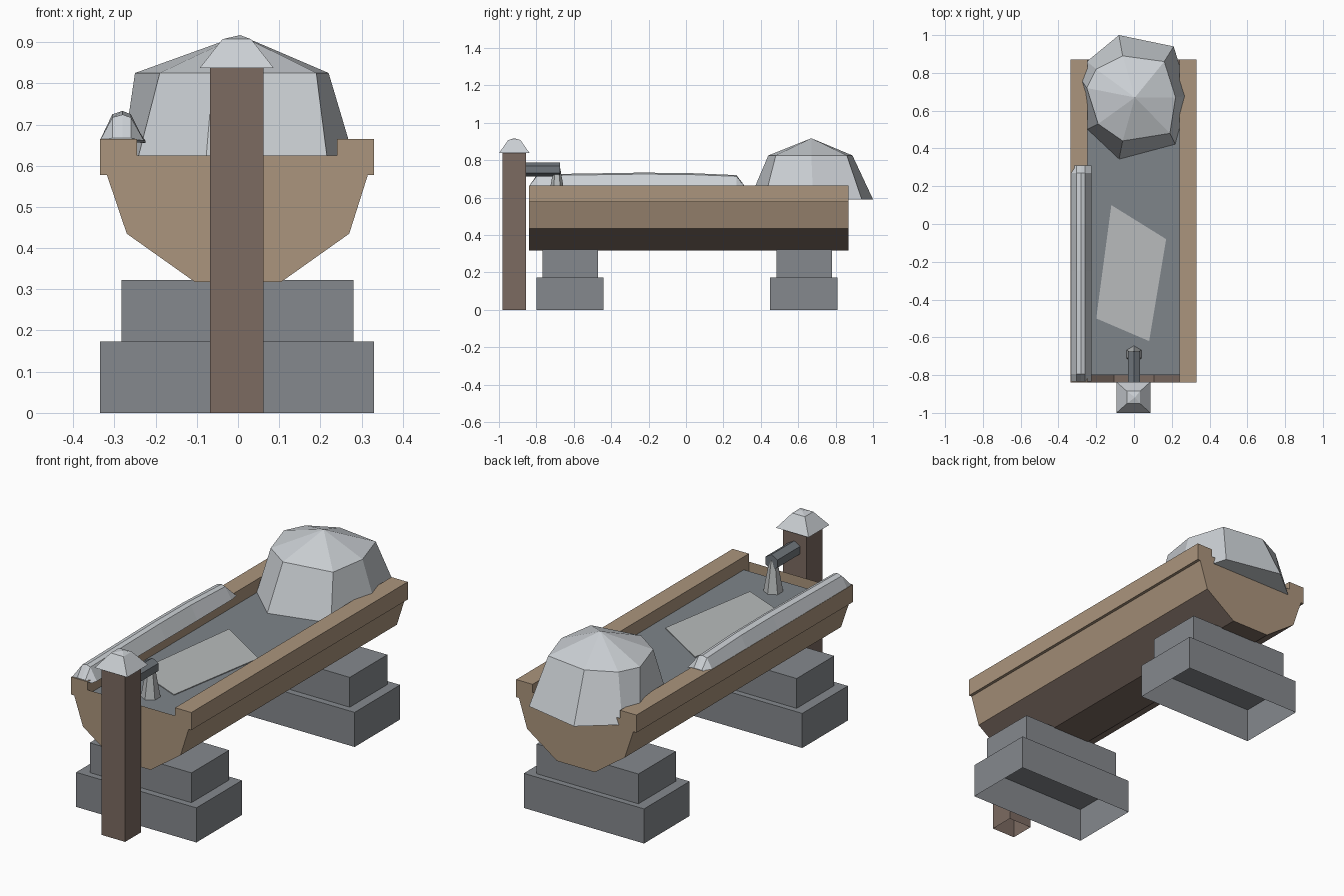
import bpy, bmesh, math
from mathutils import Matrix

cube = bpy.data.objects.get("Cube")
if cube:
    bpy.data.objects.remove(cube, do_unlink=True)


def material(name, r, g, b):
    m = bpy.data.materials.new(name)
    m.use_nodes = True
    m.diffuse_color = (r, g, b, 1)
    m.node_tree.nodes["Principled BSDF"].inputs["Base Color"].default_value = (r, g, b, 1)
    return m


TAN = material("light wood", .41, .30, .205)
BROWN = material("dark wood", .20, .145, .12)
STONE = material("grey stone", .235, .25, .27)
WATER = material("frozen water", .21, .235, .255)
ICE = material("pale ice", .48, .50, .505)
SNOW = material("snow", .60, .63, .66)
METAL = material("spout metal", .16, .18, .20)


def finish(bm, name, *mats):
    bmesh.ops.recalc_face_normals(bm, faces=bm.faces)
    mesh = bpy.data.meshes.new(name)
    bm.to_mesh(mesh)
    bm.free()
    for m in mats:
        mesh.materials.append(m)
    ob = bpy.data.objects.new(name, mesh)
    bpy.context.collection.objects.link(ob)
    return ob


def box(name, x, y, z, mat, open_base=False):
    bm = bmesh.new()
    bmesh.ops.create_cube(bm, size=1)
    for v in bm.verts:
        for i, (lo, hi) in enumerate((x, y, z)):
            v.co[i] = lo if v.co[i] < 0 else hi
    if open_base:
        bm.normal_update()
        low = [f for f in bm.faces if f.normal.z < -.9]
        bmesh.ops.delete(bm, geom=low, context='FACES')
    return finish(bm, name, mat)


def loft(name, rings, mat, apex=None, cap_end=True):
    """Skin closed rings of points, ending in an apex or a flat cap."""
    bm = bmesh.new()
    loops = [[bm.verts.new(p) for p in ring] for ring in rings]
    n = len(loops[0])
    for a, b in zip(loops, loops[1:]):
        for i in range(n):
            j = (i + 1) % n
            bm.faces.new((a[i], a[j], b[j], b[i]))
    bm.faces.new(loops[0])
    if apex:
        tip = bm.verts.new(apex)
        for i in range(n):
            bm.faces.new((loops[-1][i], loops[-1][(i + 1) % n], tip))
    elif cap_end:
        bm.faces.new(loops[-1])
    return finish(bm, name, mat)


def tapered(name, center, r1, r2, depth, sides, mat, rot=Matrix()):
    bm = bmesh.new()
    bmesh.ops.create_cone(bm, cap_ends=True, segments=sides, radius1=r1, radius2=r2,
                          depth=depth, matrix=Matrix.Translation(center) @ rot)
    return finish(bm, name, mat)


# Stone supports, two steps each
for label, y0, y1 in (("front", -.80, -.44), ("back", .45, .81)):
    box(label + "_support_base", (-.335, .33), (y0, y1), (0, .173), STONE, True)
    box(label + "_support_step", (-.283, .28), (y0 + .033, y1 - .03), (.173, .322), STONE, True)

# Trough hull: folded boards with flat end panels
FRONT, BACK = -.84, .87
hull = [(-.318, .577), (-.27, .435), (-.105, .318), (.105, .318), (.27, .435), (.315, .577)]
lip = [(.24, .577), (.24, .625), (-.245, .625), (-.245, .577)]
bm = bmesh.new()
ends = [[bm.verts.new((x, y, z)) for x, z in hull + lip] for y in (FRONT, BACK)]
for i in range(len(hull) - 1):
    f = bm.faces.new((ends[0][i], ends[0][i + 1], ends[1][i + 1], ends[1][i]))
    f.material_index = 1 if 0 < i < 4 else 0
for end in ends:
    bm.faces.new(end)
finish(bm, "trough_hull", TAN, BROWN)

# Top rails along both sides
box("left_rail", (.24, .33), (FRONT, BACK), (.577, .665), TAN)
box("right_rail", (-.335, -.245), (FRONT, BACK), (.577, .665), TAN)

# Frozen surface and a paler ice patch on it
box("water_surface", (-.245, .24), (-.80, .83), (.592, .60), WATER)
patch = [(-.12, .10), (.17, -.08), (.08, -.62), (-.20, -.50)]
loft("ice_patch", [[(x, y, z) for x, y in patch] for z in (.60, .604)], ICE)

# Post with a snow cap
box("post", (-.068, .062), (-.98, -.855), (0, .84), BROWN, True)


def square(hx, hy, z):
    return [(-.003 + sx * hx, -.918 + sy * hy, z)
            for sx, sy in ((-1, -1), (1, -1), (1, 1), (-1, 1))]


loft("post_snow_cap", [square(.09, .082, .837), square(.035, .033, .907)], SNOW,
     apex=(.005, -.918, .917))

# Spout and frozen stream
tapered("spout", (0, -.765, .75), .038, .038, .18, 6, METAL, Matrix.Rotation(math.pi / 2, 4, 'X'))
tapered("frozen_stream", (0, -.69, .675), .046, .018, .16, 6, ICE)

# Snow ridge lying on the right rail
section = [(-.335, .662), (-.305, .725), (-.28, .733), (-.26, .725), (-.225, .655)]
stations = [(-.835, 0), (-.795, .88), (-.25, 1), (.0, .98), (.27, .82), (.31, 0)]
loft("rail_snow", [[(x, y, .66 + (z - .66) * k) if k else
                    (x, y, .661 + (.006 if 0 < i < 4 else 0))
                    for i, (x, z) in enumerate(section)] for y, k in stations], SNOW)

# Snow mound at the back
base = [(-.08, .34), (.22, .42), (.29, .68), (.21, .94),
        (-.08, 1.0), (-.25, .86), (-.285, .77), (-.25, .50)]
crown = [(-.06, .44), (.19, .48), (.22, .67), (.16, .86),
         (-.06, .89), (-.20, .82), (-.25, .72), (-.19, .53)]
loft("snow_mound", [[(x, y, .59) for x, y in base], [(x, y, .825) for x, y in crown]],
     SNOW, apex=(.005, .67, .917))
